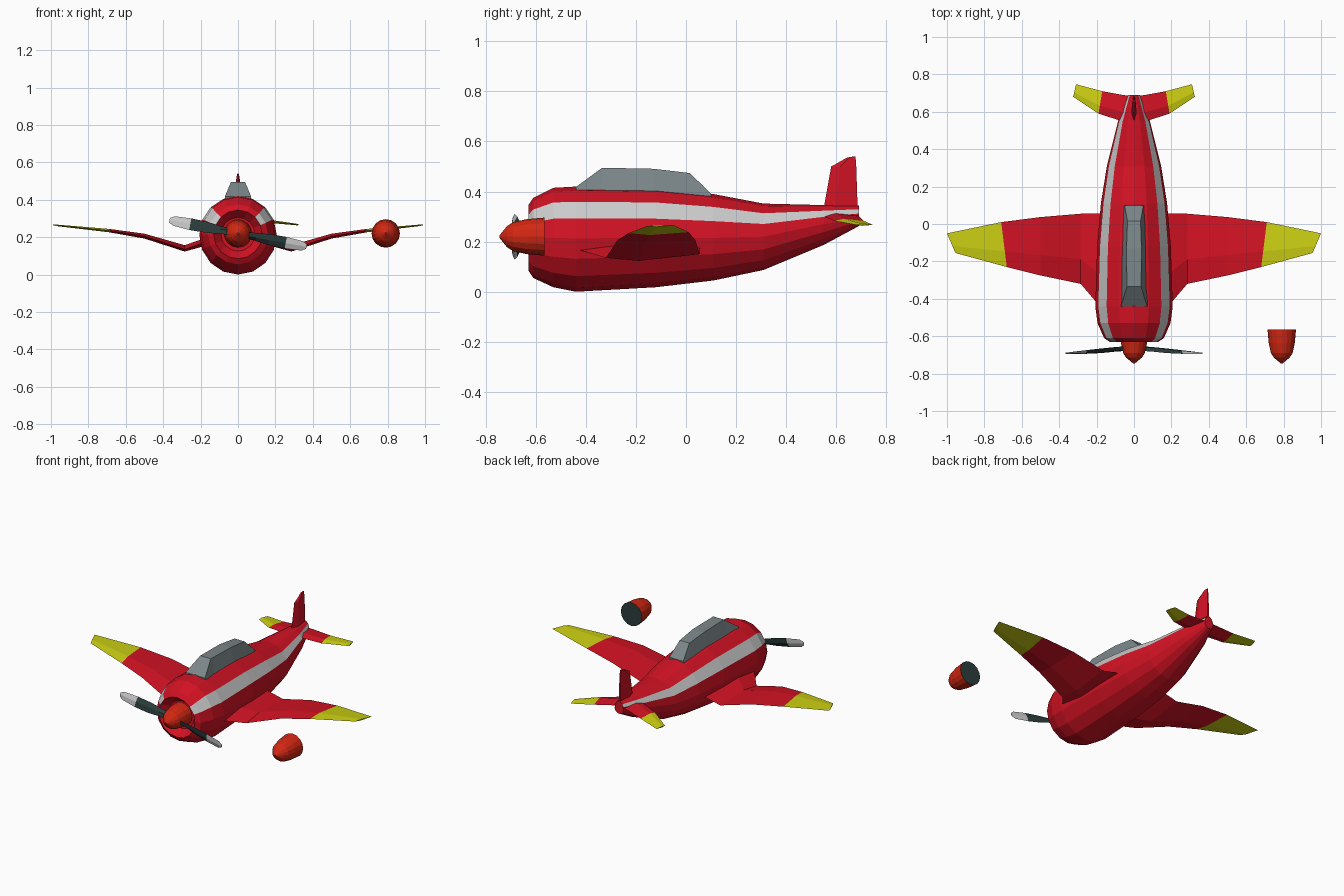
import bpy, bmesh
from math import sin, cos, pi, radians
from mathutils import Matrix, Vector

if "Cube" in bpy.data.objects:
    bpy.data.objects.remove(bpy.data.objects["Cube"])


def material(name, rgb):
    m = bpy.data.materials.new(name)
    m.diffuse_color = (*rgb, 1)
    m.use_nodes = True
    m.node_tree.nodes["Principled BSDF"].inputs["Base Color"].default_value = m.diffuse_color
    return m


RED = material("red", (0.65, 0.006, 0.017))
WHITE = material("pale_grey", (0.6, 0.6, 0.6))
YELLOW = material("yellow", (0.6, 0.62, 0.006))
ORANGE = material("orange_red", (0.65, 0.02, 0.006))
DARK = material("dark_grey", (0.025, 0.045, 0.045))
GLASS = material("canopy_grey", (0.2, 0.24, 0.25))


def loft(name, rings, mats, pick=lambda ring, side: 0, caps=(0, 0), mirror=False):
    """Skin equal-sized rings; pick gives the material index of each face."""
    bm = bmesh.new()
    vs = [[bm.verts.new(p) for p in r] for r in rings]
    n = len(rings[0])
    for i in range(len(vs) - 1):
        for k in range(n):
            j = (k + 1) % n
            f = bm.faces.new((vs[i][k], vs[i][j], vs[i + 1][j], vs[i + 1][k]))
            f.material_index = pick(i, k)
    for ring, c in zip((vs[0], vs[-1]), caps):
        bm.faces.new(ring).material_index = c
    bmesh.ops.recalc_face_normals(bm, faces=bm.faces)
    me = bpy.data.meshes.new(name)
    bm.to_mesh(me)
    bm.free()
    for m in mats:
        me.materials.append(m)
    ob = bpy.data.objects.new(name, me)
    bpy.context.collection.objects.link(ob)
    if mirror:
        ob.modifiers.new("mirror", 'MIRROR')
    return ob


def foil(le, te, thick):
    """Four-point wing section between leading and trailing edge."""
    le, te = Vector(le), Vector(te)
    mid = le.lerp(te, 0.35)
    up = Vector((0, 0, thick / 2))
    return [le, mid + up, te, mid - up]


# Fuselage: 16-sided sections (y, half width, bottom, middle, top)
sections = [
    (-0.58, 0.09, 0.125, 0.215, 0.305),
    (-0.63, 0.13, 0.085, 0.215, 0.345),
    (-0.61, 0.16, 0.055, 0.215, 0.375),
    (-0.53, 0.195, 0.018, 0.215, 0.415),
    (-0.44, 0.207, 0.0, 0.213, 0.42),
    (-0.12, 0.197, 0.018, 0.215, 0.415),
    (0.11, 0.177, 0.045, 0.215, 0.39),
    (0.31, 0.145, 0.087, 0.22, 0.352),
    (0.55, 0.085, 0.187, 0.27, 0.346),
    (0.69, 0.032, 0.262, 0.292, 0.345),
]


def oval(y, w, bottom, mid, top):
    pts = []
    for k in range(16):
        a = k * pi / 8
        h = top - mid if cos(a) > 0 else mid - bottom
        pts.append((w * sin(a), y, mid + h * cos(a)))
    return pts


loft("fuselage", [oval(*s) for s in sections], [RED, WHITE],
     lambda i, k: 1 if k in (2, 13) and i > 0 else 0)

# Canopy: trapezoid sections from front to back
canopy = [(-0.44, 0.075, 0.07, 0.418), (-0.335, 0.075, 0.038, 0.495),
          (-0.13, 0.07, 0.04, 0.491), (0.015, 0.062, 0.035, 0.474),
          (0.10, 0.055, 0.05, 0.392)]
loft("canopy", [[(-b, y, 0.37), (-t, y, z), (t, y, z), (b, y, 0.37)]
                for y, b, t, z in canopy], [GLASS])

# Cranked wings with coloured tips
wing = [
    foil((0.10, -0.52, 0.185), (0.10, 0.055, 0.185), 0.04),
    foil((0.20, -0.42, 0.165), (0.20, 0.055, 0.17), 0.04),
    foil((0.285, -0.32, 0.135), (0.285, 0.055, 0.15), 0.034),
    foil((0.50, -0.275, 0.205), (0.50, 0.037, 0.207), 0.026),
    foil((0.68, -0.23, 0.234), (0.71, 0.01, 0.238), 0.018),
    foil((0.955, -0.155, 0.262), (1.0, -0.05, 0.266), 0.008),
]
loft("wings", wing, [RED, YELLOW], lambda i, k: int(i == 4), (0, 1), True)

# Tailplane with coloured tips
tail = [
    foil((0.02, 0.54, 0.305), (0.02, 0.685, 0.305), 0.02),
    foil((0.065, 0.55, 0.302), (0.06, 0.69, 0.302), 0.02),
    foil((0.19, 0.59, 0.283), (0.17, 0.71, 0.283), 0.016),
    foil((0.325, 0.68, 0.267), (0.31, 0.747, 0.267), 0.008),
]
loft("tailplane", tail, [RED, YELLOW], lambda i, k: int(i == 2), (0, 1), True)

# Tail fin: horizontal diamond sections (z at front, z at back, y range, half width)
fin = [(0.31, 0.31, 0.545, 0.687, 0.014), (0.345, 0.345, 0.552, 0.685, 0.014),
       (0.50, 0.50, 0.58, 0.68, 0.011), (0.535, 0.541, 0.642, 0.677, 0.005)]
rings = []
for za, zb, ya, yb, w in fin:
    ym, zm = ya + (yb - ya) * 0.35, (za + zb) / 2
    rings.append([(0, ya, za), (w, ym, zm), (w * 0.4, yb, zb),
                  (-w * 0.4, yb, zb), (-w, ym, zm)])
loft("tail_fin", rings, [RED])

# Nose spinner and a loose copy beside the wing
profile = [(-0.565, 0.076), (-0.635, 0.07), (-0.69, 0.058), (-0.715, 0.042), (-0.745, 0.005)]
for name, x in (("spinner", 0), ("spare_spinner", 0.79)):
    rings = [[(x + r * cos(a * pi / 8), y, 0.22 + r * sin(a * pi / 8))
              for a in range(16)] for y, r in profile]
    loft(name, rings, [ORANGE, DARK], caps=(1, 0))

# Propeller blades (radius, half width, half thickness, y, pitch)
blade = [(0.03, 0.02, 0.010, -0.665, 40), (0.10, 0.025, 0.009, -0.67, 30),
         (0.17, 0.032, 0.008, -0.677, 24), (0.26, 0.033, 0.006, -0.684, 18),
         (0.35, 0.026, 0.004, -0.69, 12), (0.373, 0.012, 0.003, -0.691, 12)]
for name, turn in (("propeller_blade_right", 11), ("propeller_blade_left", 191)):
    rings = []
    for r, w, t, y, pitch in blade:
        spin = Matrix.Rotation(radians(pitch), 3, 'X')
        rings.append([Vector((r, y, 0)) + spin @ Vector((0, b, c))
                      for b, c in ((0, w), (t, 0), (0, -w), (-t, 0))])
    ob = loft(name, rings, [DARK, WHITE], lambda i, k: int(i >= 3), (0, 1))
    ob.data.transform(Matrix.Translation((0, 0, 0.22)) @ Matrix.Rotation(radians(turn), 4, 'Y'))
